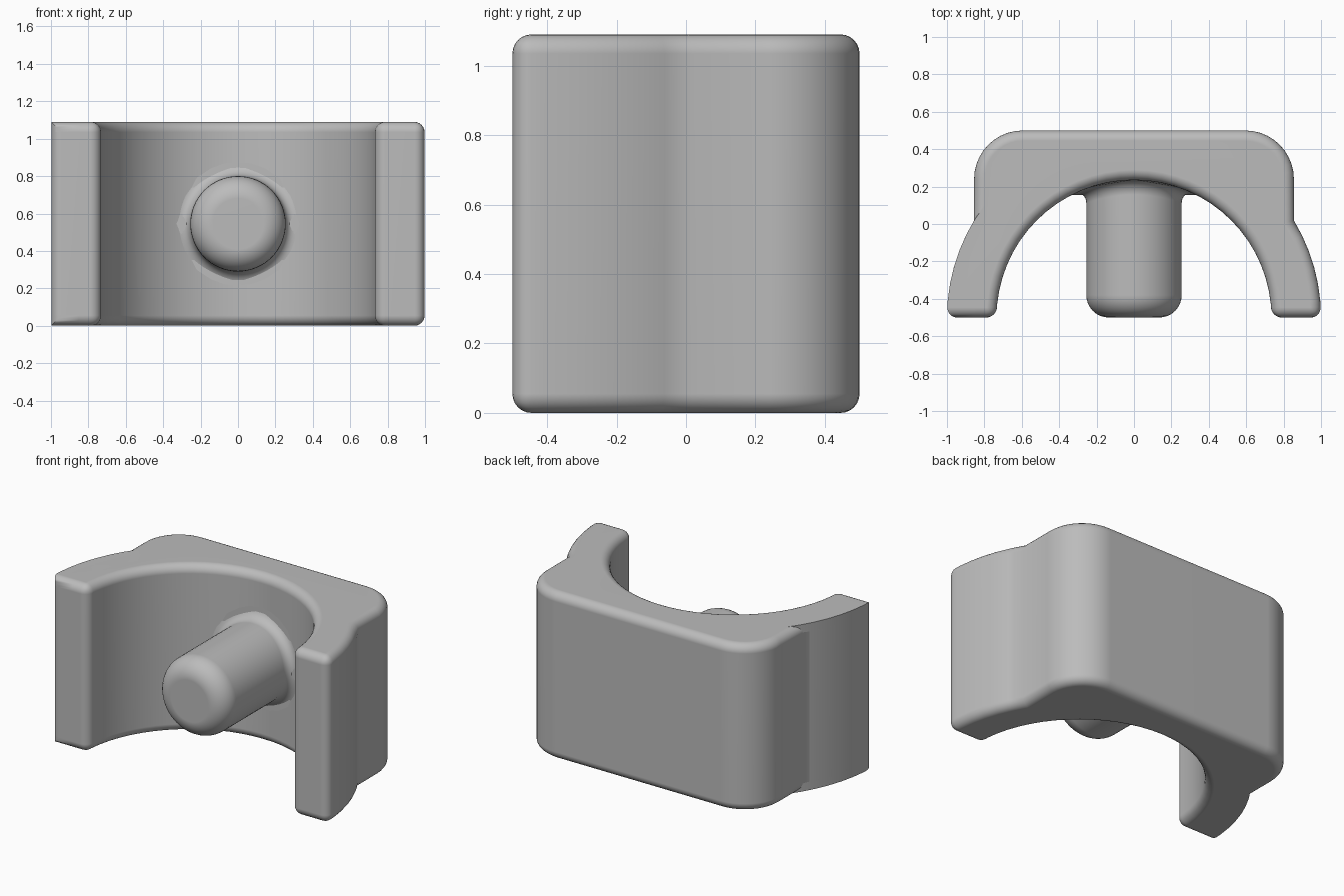
import bpy, bmesh
from math import sin, cos, pi, radians, sqrt

if "Cube" in bpy.data.objects:
    bpy.data.objects.remove(bpy.data.objects["Cube"])

HEIGHT, FRONT = 1.09, -0.5      # block height and the plane of the arm ends
R_IN, R_OUT = 0.735, 1.0        # bore and outer radius of the arms
ROUND = 0.055                   # edge rounding

grey = bpy.data.materials.new("plain_grey")
grey.use_nodes = True
grey.diffuse_color = (0.5, 0.5, 0.5, 1)
grey.node_tree.nodes["Principled BSDF"].inputs["Base Color"].default_value = (0.5, 0.5, 0.5, 1)


def arc(cx, cy, r, start, end, steps):
    angles = [radians(start + (end - start) * i / steps) for i in range(steps + 1)]
    return [(cx + r * cos(a), cy + r * sin(a)) for a in angles]


def finish(bm, name):
    bmesh.ops.recalc_face_normals(bm, faces=bm.faces)
    mesh = bpy.data.meshes.new(name)
    bm.to_mesh(mesh)
    bm.free()
    mesh.materials.append(grey)
    obj = bpy.data.objects.new(name, mesh)
    bpy.context.collection.objects.link(obj)
    bpy.ops.object.select_all(action='DESELECT')
    obj.select_set(True)
    bpy.context.view_layer.objects.active = obj
    bpy.ops.object.shade_smooth_by_angle(angle=radians(32))
    weighted = obj.modifiers.new("Flat face normals", 'WEIGHTED_NORMAL')
    weighted.keep_sharp = True
    return obj


def rounded_prism(name, outline, rule):
    """Extrude an outline upward and round the edges picked by the rule."""
    bm = bmesh.new()
    base = bm.faces.new([bm.verts.new((x, y, 0)) for x, y in outline])
    grown = bmesh.ops.extrude_face_region(bm, geom=[base], use_keep_orig=True)
    for v in grown["geom"]:
        if isinstance(v, bmesh.types.BMVert):
            v.co.z = HEIGHT
    bmesh.ops.recalc_face_normals(bm, faces=bm.faces)
    edges = [e for e in bm.edges if rule(e.verts[0].co, e.verts[1].co)]
    bmesh.ops.bevel(bm, geom=edges, offset=ROUND, segments=6, profile=0.5,
                    affect='EDGES', clamp_overlap=False)
    return finish(bm, name)


def at_front(p):
    return abs(p.y - FRONT) < 1e-4


def is_vertical(a, b):
    return abs(a.z - b.z) > 0.1


# Clamp body: squared back with round corners, curved arms, round bore
half = arc(0, FRONT, R_OUT, 0, 31.2, 6) + arc(0.595, 0.24, 0.26, 0, 90, 10)
outline = half + [(-x, y) for x, y in reversed(half)] + arc(0, FRONT, R_IN, 180, 0, 32)
rounded_prism("clamp_body", outline,
              lambda a, b: not is_vertical(a, b) or at_front(a))

# Right arm skin: sharp outer rim, rounded only at its front end
skin = arc(0, FRONT, R_OUT, 180, 143, 7) + arc(0, FRONT, 0.85, 143, 180, 7)
rounded_prism("right_arm_skin", skin,
              lambda a, b: at_front(a) and at_front(b)
              and (not is_vertical(a, b) or a.x < -0.95))

# Peg: rounded tip, straight shaft, and a fillet that follows the bore wall
PEG, TIP, FILLET, SIDES = 0.255, 0.12, 0.08, 64
bm = bmesh.new()


def ring(radius, depth):
    verts = []
    for i in range(SIDES):
        a = 2 * pi * i / SIDES
        x = radius * cos(a)
        verts.append(bm.verts.new((x, depth(x), HEIGHT / 2 + radius * sin(a))))
    return verts


def wall(x):
    return FRONT + sqrt(R_IN ** 2 - x ** 2)


rings = []
for i in range(9):
    t = pi / 2 * i / 8
    rings.append(ring(PEG - TIP * (1 - sin(t)),
                      lambda x: FRONT + TIP * (1 - cos(t))))
for i in range(9):
    t = pi / 2 * i / 8
    rings.append(ring(PEG + FILLET * (1 - cos(t)),
                      lambda x: wall(x) - FILLET * (1 - sin(t)) + 0.002))
bm.faces.new(rings[0])
for low, high in zip(rings, rings[1:]):
    for i in range(SIDES):
        j = (i + 1) % SIDES
        bm.faces.new((low[i], low[j], high[j], high[i]))
bmesh.ops.holes_fill(bm, edges=[e for e in bm.edges if e.is_boundary], sides=0)
finish(bm, "peg")
